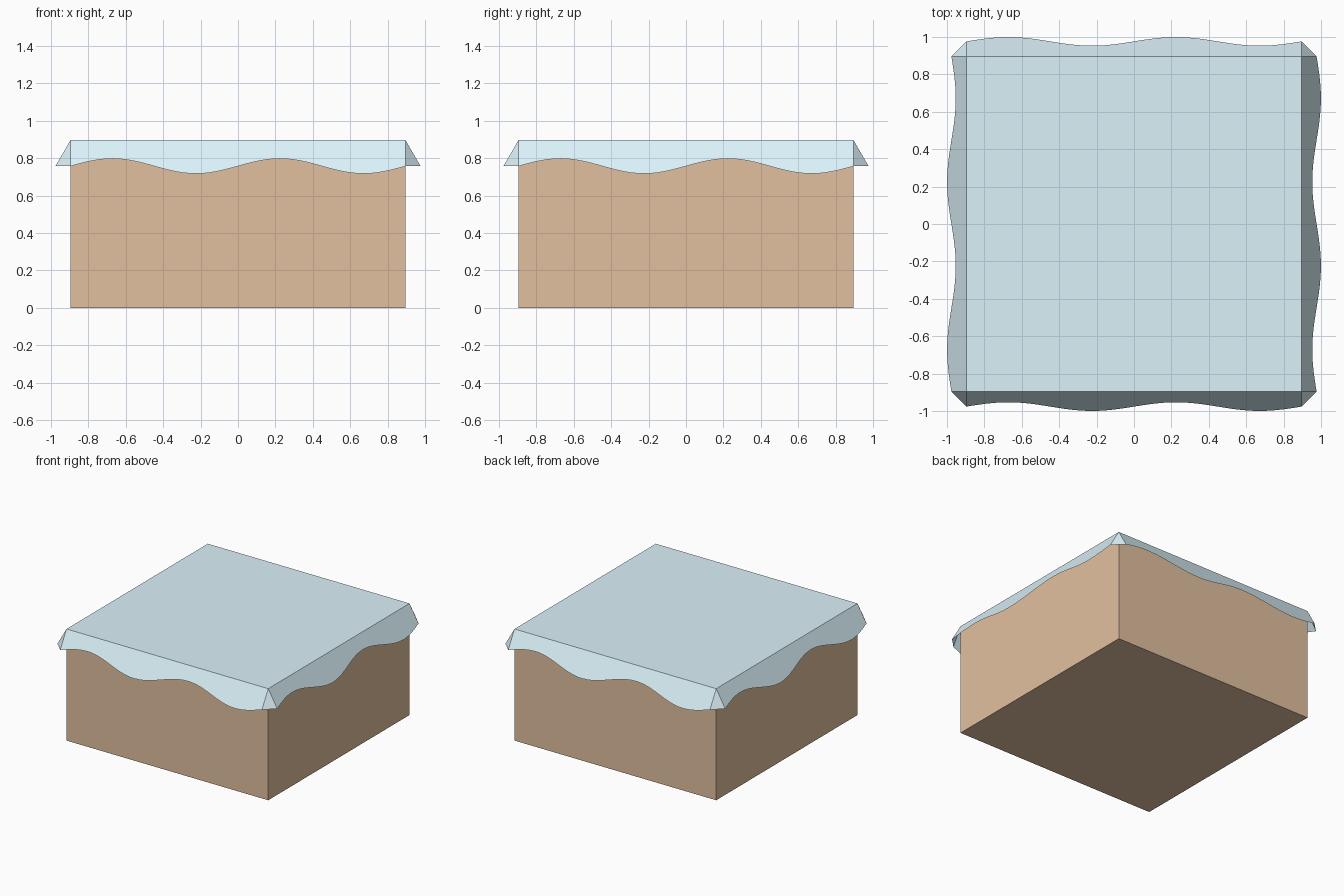
import bpy, bmesh, math
from mathutils import Matrix, Vector

if "Cube" in bpy.data.objects:
    bpy.data.objects.remove(bpy.data.objects["Cube"])

HALF = 0.896          # half width of the block, also its height
DROP, WAVE = 0.139, 0.04   # mean hang of the skirt and hem wave height
FLARE = math.tan(math.radians(30))
STEPS = 48


def finish(bm, name, color):
    mesh = bpy.data.meshes.new(name)
    bm.to_mesh(mesh)
    bm.free()
    mat = bpy.data.materials.new(name + "_color")
    mat.diffuse_color = (*color, 1)
    mat.use_nodes = True
    mat.node_tree.nodes["Principled BSDF"].inputs["Base Color"].default_value = mat.diffuse_color
    mesh.materials.append(mat)
    obj = bpy.data.objects.new(name, mesh)
    bpy.context.collection.objects.link(obj)
    return obj


# Square block, its top a hair below the cover
bm = bmesh.new()
h = 2 * HALF
top = HALF - 0.002
bmesh.ops.create_cube(bm, size=1, matrix=Matrix.Translation((0, 0, top / 2))
                      @ Matrix.Diagonal((h, h, top, 1)))
finish(bm, "block", (0.76, 0.53, 0.35))

# Thin cover: flat top, four flared wavy skirts, triangular corner gussets
bm = bmesh.new()
turns = [Matrix.Rotation(k * math.pi / 2, 3, 'Z') for k in range(4)]
corners = [bm.verts.new(r @ Vector((-HALF, -HALF, HALF))) for r in turns]
bm.faces.new(corners)
hems = []
for r in turns:
    hem = []
    for i in range(STEPS + 1):
        t = i / STEPS
        drop = DROP - WAVE * math.sin(4 * math.pi * t)
        hem.append(bm.verts.new(r @ Vector((
            HALF * (2 * t - 1), -HALF - drop * FLARE, HALF - drop))))
    hems.append(hem)
for k in range(4):
    a, b = corners[k], corners[(k + 1) % 4]
    bm.faces.new([b, a] + hems[k])
    bm.faces.new([b, hems[k][-1], hems[(k + 1) % 4][0]])
finish(bm, "wavy_cover", (0.71, 0.89, 0.95))
